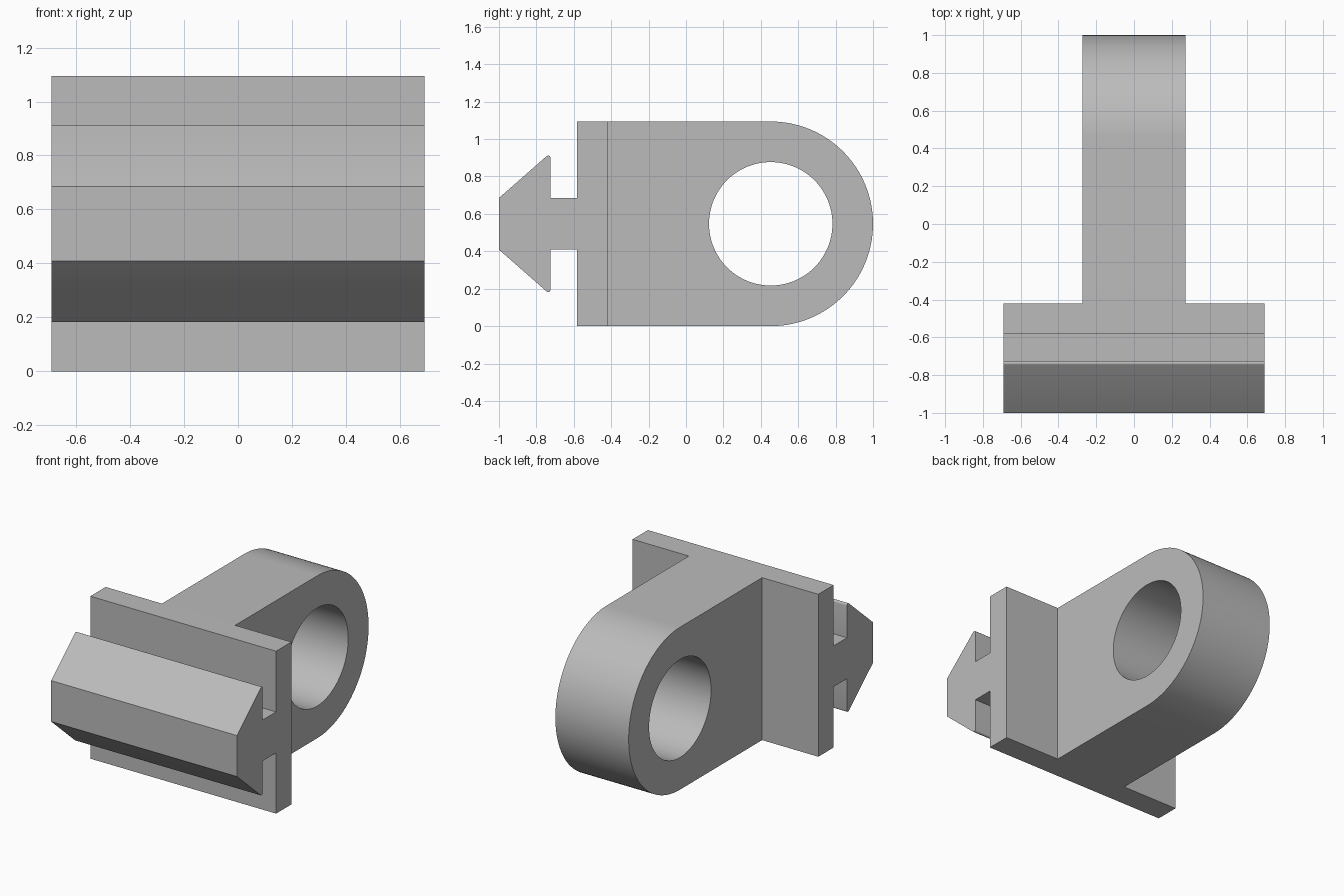
import bpy
import bmesh
from math import sin, cos, pi, radians
from mathutils import Vector

cube = bpy.data.objects.get("Cube")
if cube:
    bpy.data.objects.remove(cube, do_unlink=True)

HALF_W = 0.692      # half width of the clip rail and plate
LUG_HALF_W = 0.273  # half width of the pivot lug
R = 0.547           # outer radius of the lug, half the height
HOLE_R = 0.33
EYE_Y = 1 - R       # centre of the eye
PLATE_FRONT, PLATE_BACK = -0.583, -0.42

grey = bpy.data.materials.new("plain_grey")
grey.use_nodes = True
colour = (0.5, 0.5, 0.5, 1)
grey.diffuse_color = colour
grey.node_tree.nodes["Principled BSDF"].inputs["Base Color"].default_value = colour


def arc(y, z, radius, start, end, steps):
    """Points of an arc in the side plane, angles in degrees."""
    angles = [radians(start + (end - start) * i / steps) for i in range(steps + 1)]
    return [(y + radius * cos(a), z + radius * sin(a)) for a in angles]


def extrude_profile(name, profile, half_width):
    """Side profile of (y, z) points extruded symmetrically along x."""
    bm = bmesh.new()
    face = bm.faces.new([bm.verts.new((-half_width, y, z)) for y, z in profile])
    moved = bmesh.ops.extrude_face_region(bm, geom=[face])["geom"]
    verts = [v for v in moved if isinstance(v, bmesh.types.BMVert)]
    bmesh.ops.translate(bm, verts=verts, vec=Vector((2 * half_width, 0, 0)))
    bmesh.ops.recalc_face_normals(bm, faces=bm.faces)
    mesh = bpy.data.meshes.new(name)
    bm.to_mesh(mesh)
    bm.free()
    mesh.materials.append(grey)
    obj = bpy.data.objects.new(name, mesh)
    bpy.context.collection.objects.link(obj)
    return obj


def boolean(target, tool, operation):
    """Apply a boolean and discard the tool."""
    mod = target.modifiers.new(operation.title(), "BOOLEAN")
    mod.operation = operation
    mod.solver = "EXACT"
    mod.object = tool
    tool.hide_render = True
    bpy.context.view_layer.objects.active = target
    bpy.ops.object.modifier_apply(modifier=mod.name)
    bpy.data.objects.remove(tool, do_unlink=True)


# Mounting plate with neck and arrow-shaped snap head, mirrored about mid height
upper = [(PLATE_BACK, 2 * R), (PLATE_FRONT, 2 * R),
         (PLATE_FRONT, 0.685), (-0.725, 0.685)]
upper += arc(-0.737, 0.9, 0.012, 0, 130, 6)   # rounded barb tip
upper += [(-1, 0.685)]
lower = [(y, 2 * R - z) for y, z in reversed(upper)]
bracket = extrude_profile("snap_in_bracket", upper + lower, HALF_W)

# Round-ended lug with the eye cut through, fused to the plate
lug_outline = [(PLATE_BACK - 0.08, 0)] + arc(EYE_Y, R, R, -90, 90, 64)
lug_outline += [(PLATE_BACK - 0.08, 2 * R)]
lug = extrude_profile("lug", lug_outline, LUG_HALF_W)
eye = extrude_profile("eye_cutter", arc(EYE_Y, R, HOLE_R, 0, 360, 96)[:-1], HALF_W)
boolean(lug, eye, "DIFFERENCE")
boolean(bracket, lug, "UNION")

# Smooth the curved surfaces, keep the edges sharp
bpy.ops.object.select_all(action="DESELECT")
bracket.select_set(True)
bpy.context.view_layer.objects.active = bracket
bpy.ops.object.shade_smooth_by_angle(angle=radians(30))
